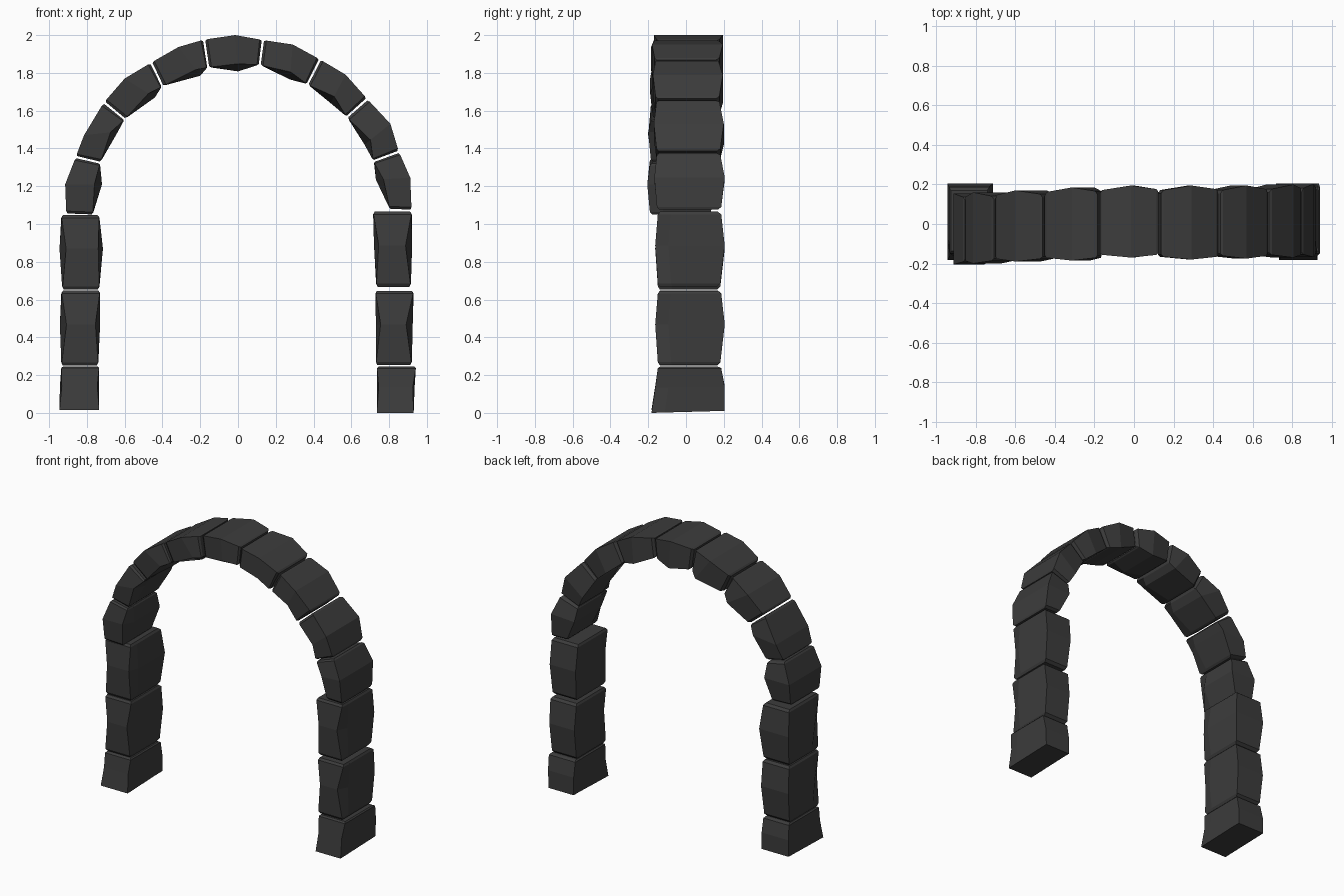
import bpy, bmesh
from mathutils import Vector

if "Cube" in bpy.data.objects:
    bpy.data.objects.remove(bpy.data.objects["Cube"])

mat = bpy.data.materials.new("dark_stone")
mat.diffuse_color = (0.045, 0.045, 0.045, 1)
mat.use_nodes = True
mat.node_tree.nodes["Principled BSDF"].inputs["Base Color"].default_value = mat.diffuse_color


def ring(out, inn, yf, yb, cut_out=0.0, cut_in=0.0):
    """Six-point cross-section between an outer and an inner (x, z) point."""
    d = (inn - out).normalized()
    fo, fi, side = out + d * cut_out, inn - d * cut_in, yf + 0.07
    pts = [(fo, yf), (fi, yf), (inn, side), (inn, yb), (out, yb), (out, side)]
    return [Vector((p.x, y, p.y)) for p, y in pts]


def shrink(pts, s):
    c = sum(pts, Vector()) / len(pts)
    return [c + (p - c) * s for p in pts]


def stone(name, start, mid, end, yf, yb, cuts, foot=False):
    """Hewn block: narrow ends, swollen faceted middle, chamfered end caps."""
    (a, b), (m, n), (c, d) = [[Vector(p) for p in s] for s in (start, mid, end)]
    front = -0.183 if foot else yf + 0.015
    s = ring(a, b, front, yb if foot else yb - 0.025)
    e = ring(c, d, yf + 0.015, yb - 0.02)
    middle = ring(m, n, yf, yb, *cuts)
    s_in = [p.lerp(q, 0.08) for p, q in zip(s, middle)]
    e_in = [p.lerp(q, 0.08) for p, q in zip(e, middle)]
    rings = [s if foot else shrink(s, 0.92), s_in, middle, e_in, shrink(e, 0.92)]
    if foot:
        for p in rings[0]:
            p.z += 0.012 * (p.y + 0.18) / 0.38
    bm = bmesh.new()
    vs = [[bm.verts.new(p) for p in r] for r in rings]
    for lo, hi in zip(vs, vs[1:]):
        for i in range(6):
            j = (i + 1) % 6
            bm.faces.new((lo[i], lo[j], hi[j], hi[i]))
    bm.faces.new(vs[0])
    bm.faces.new(vs[-1])
    bmesh.ops.recalc_face_normals(bm, faces=bm.faces)
    me = bpy.data.meshes.new(name)
    bm.to_mesh(me)
    bm.free()
    me.materials.append(mat)
    bpy.context.collection.objects.link(bpy.data.objects.new(name, me))


# Pillars: bottom z, top z, outer x and inner x at the bottom, middle and top
pillars = {
    "left": (-1, [(0.015, 0.245, .945, .735, .943, .735, .935, .735),
                  (0.25, 0.647, .935, .74, .943, .73, .935, .73),
                  (0.652, 1.047, .93, .735, .945, .715, .935, .735)]),
    "right": (1, [(0.0, 0.245, .93, .735, .935, .735, .942, .735),
                  (0.253, 0.645, .92, .73, .925, .73, .93, .727),
                  (0.667, 1.065, .915, .732, .922, .72, .92, .715)]),
}
for side, (sx, blocks) in pillars.items():
    for k, (z0, z1, a, b, m, n, c, d) in enumerate(blocks):
        zm = z0 + (z1 - z0) * 0.55
        stone(f"{side}_pillar_stone_{k + 1}",
              ((sx * a, z0), (sx * b, z0)), ((sx * m, zm), (sx * n, zm)),
              ((sx * c, z1), (sx * d, z1)), -0.163, 0.205,
              (0.01, 0.01) if k == 0 else (0.035, 0.025), foot=(k == 0))

# Arch joints (outer x, z, inner x, z), left springing to right springing
joints = [(-.91, 1.05, -.77, 1.045), (-.86, 1.355, -.73, 1.325),
          (-.71, 1.645, -.60, 1.555), (-.46, 1.855, -.40, 1.73),
          (-.18, 1.977, -.158, 1.83), (.132, 1.975, .115, 1.843),
          (.435, 1.872, .368, 1.74), (.685, 1.663, .577, 1.567),
          (.853, 1.383, .718, 1.333), (.92, 1.07, .805, 1.075)]
# Swollen middles (outer x, z, inner x, z) and front and back y
middles = [(-.915, 1.21, -.72, 1.21, -.205, .155), (-.815, 1.47, -.635, 1.49, -.2, .16),
           (-.6, 1.77, -.44, 1.67, -.19, .17), (-.315, 1.937, -.2, 1.785, -.185, .185),
           (-.015, 2.0, 0, 1.808, -.17, .195), (.29, 1.95, .275, 1.765, -.18, .195),
           (.57, 1.79, .49, 1.64, -.175, .195), (.807, 1.53, .67, 1.42, -.17, .2),
           (.912, 1.245, .73, 1.235, -.168, .205)]
gap = 0.02
for k, (mo_x, mo_z, mi_x, mi_z, yf, yb) in enumerate(middles):
    p, q = Vector(joints[k]), Vector(joints[k + 1])
    s, e = p.lerp(q, gap), q.lerp(p, gap)
    name = "keystone" if k == 4 else f"arch_stone_{k + 1}"
    stone(name, (s[:2], s[2:]), ((mo_x, mo_z), (mi_x, mi_z)), (e[:2], e[2:]),
          yf, yb, (0.0, 0.04))
